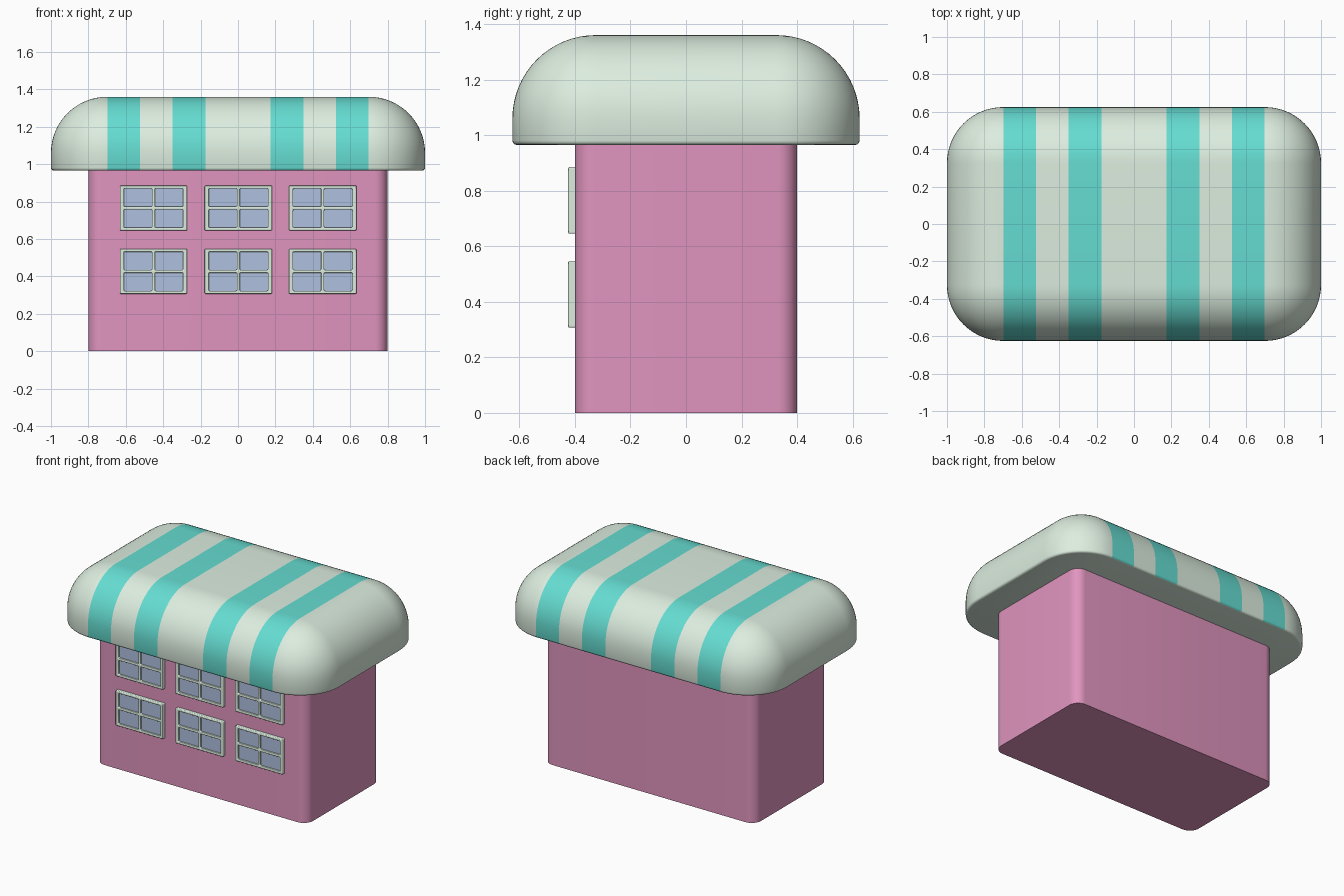
import bpy, bmesh
from math import sin, cos, pi, radians
from mathutils import Vector

if "Cube" in bpy.data.objects:
    bpy.data.objects.remove(bpy.data.objects["Cube"])


def material(name, rgb):
    m = bpy.data.materials.new(name)
    m.diffuse_color = (*rgb, 1)
    m.use_nodes = True
    m.node_tree.nodes["Principled BSDF"].inputs["Base Color"].default_value = m.diffuse_color
    return m


PINK = material("pink_wall", (0.75, 0.30, 0.52))
CREAM = material("pale_green", (0.72, 0.85, 0.74))
TEAL = material("teal", (0.13, 0.72, 0.64))
BLUE = material("glass_blue", (0.43, 0.53, 0.74))


def finish(bm, name, mats, angle=30):
    bmesh.ops.recalc_face_normals(bm, faces=bm.faces)
    me = bpy.data.meshes.new(name)
    bm.to_mesh(me)
    bm.free()
    ob = bpy.data.objects.new(name, me)
    bpy.context.collection.objects.link(ob)
    for m in mats:
        me.materials.append(m)
    bpy.ops.object.select_all(action='DESELECT')
    ob.select_set(True)
    bpy.context.view_layer.objects.active = ob
    bpy.ops.object.shade_smooth_by_angle(angle=radians(angle))
    return ob


def rounded_loft(cx, cy, profile, n):
    """Stack rounded rectangles: core corner (cx, cy) grown by r at height z."""
    bm = bmesh.new()
    rings = []
    for r, z in profile:
        ring = []
        for q, (sx, sy) in enumerate([(1, 1), (-1, 1), (-1, -1), (1, -1)]):
            for i in range(n + 1):
                a = (q + i / n) * pi / 2
                ring.append(bm.verts.new((sx * cx + r * cos(a), sy * cy + r * sin(a), z)))
        rings.append(ring)
    for lo, hi in zip(rings, rings[1:]):
        for i in range(len(lo)):
            j = (i + 1) % len(lo)
            bm.faces.new((lo[i], lo[j], hi[j], hi[i]))
    bm.faces.new(rings[0][::-1])
    bm.faces.new(rings[-1])
    bmesh.ops.remove_doubles(bm, verts=bm.verts, dist=1e-5)
    return bm


# Walls: block with rounded upright corners
finish(rounded_loft(0.73, 0.33, [(0.07, 0), (0.07, 0.98)], 8), "walls", [PINK])

# Roof: domed slab, cut along the stripe edges and coloured
R = 0.3
profile = [(R - 0.015 * (1 - sin(a)), 0.98 - 0.015 * cos(a)) for a in (0, pi / 6, pi / 3, pi / 2)]
profile += [(R * cos(i * pi / 32), 1.06 + R * sin(i * pi / 32)) for i in range(17)]
roof = rounded_loft(0.7, 0.325, profile, 16)
stripes = [(0.173, 0.35), (0.525, 0.699)]
for pair in stripes:
    for edge in pair:
        for s in (-1, 1):
            bmesh.ops.bisect_plane(roof, geom=roof.verts[:] + roof.edges[:] + roof.faces[:],
                                   plane_co=(s * edge, 0, 0), plane_no=(1, 0, 0))
roof.normal_update()
for f in roof.faces:
    x = abs(f.calc_center_median().x)
    if f.normal.z > -0.95 and any(a < x < b for a, b in stripes):
        f.material_index = 1
finish(roof, "striped_roof", [CREAM, TEAL], 40)


def window(name, x, z):
    # Frame: a grid with four openings, thickened and bevelled
    xs = [-0.18, -0.158, -0.008, 0.008, 0.158, 0.18]
    zs = [-0.12, -0.104, -0.008, 0.008, 0.104, 0.12]
    bm = bmesh.new()
    v = [[bm.verts.new((x + a, -0.395, z + b)) for b in zs] for a in xs]
    for i in range(5):
        for j in range(5):
            if not (i % 2 and j % 2):
                bm.faces.new((v[i][j], v[i + 1][j], v[i + 1][j + 1], v[i][j + 1]))
    ext = bmesh.ops.extrude_face_region(bm, geom=bm.faces[:])
    bmesh.ops.translate(bm, vec=(0, -0.029, 0),
                        verts=[g for g in ext["geom"] if isinstance(g, bmesh.types.BMVert)])
    ob = finish(bm, name + "_frame", [CREAM], 35)
    bev = ob.modifiers.new("bevel", 'BEVEL')
    bev.width = 0.005
    bev.segments = 3
    bev.limit_method = 'ANGLE'
    # Glass sheet set back in the frame
    bm = bmesh.new()
    bmesh.ops.create_cube(bm, size=1)
    for vert in bm.verts:
        vert.co = Vector((x, -0.4, z)) + vert.co * Vector((0.34, 0.02, 0.22))
    finish(bm, name + "_glass", [BLUE])


# Windows: two rows of three on the front
for row, z in (("upper", 0.765), ("lower", 0.427)):
    for col, x in (("left", -0.452), ("middle", 0.002), ("right", 0.453)):
        window(f"{row}_{col}_window", x, z)
